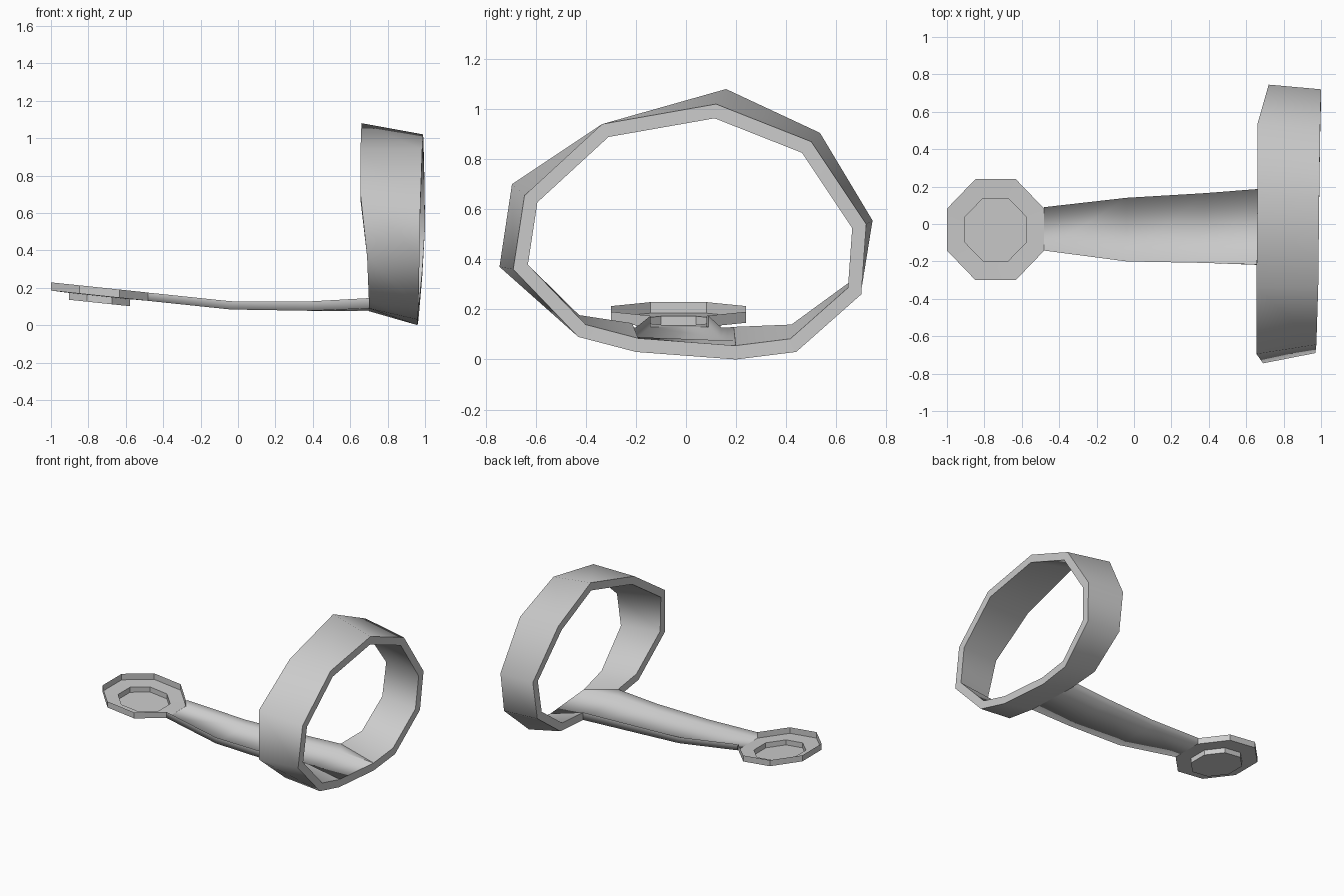
import bpy
import math
from mathutils import Vector

if "Cube" in bpy.data.objects:
    bpy.data.objects.remove(bpy.data.objects["Cube"])


def make(name, verts, faces, angle):
    mesh = bpy.data.meshes.new(name)
    mesh.from_pydata(verts, [], faces)
    obj = bpy.data.objects.new(name, mesh)
    bpy.context.collection.objects.link(obj)
    bpy.ops.object.select_all(action='DESELECT')
    obj.select_set(True)
    bpy.context.view_layer.objects.active = obj
    bpy.ops.object.mode_set(mode='EDIT')
    bpy.ops.mesh.select_all(action='SELECT')
    bpy.ops.mesh.normals_make_consistent(inside=False)
    bpy.ops.object.mode_set(mode='OBJECT')
    bpy.ops.object.shade_smooth_by_angle(angle=math.radians(angle))
    return obj


def bridge(loops, ring=False, wrap=True, skip=()):
    """Quads between successive loops, leaving out skipped (loop, side) pairs."""
    n = len(loops[0])
    verts = [v for loop in loops for v in loop]
    faces = []
    for a in range(len(loops) if ring else len(loops) - 1):
        b = (a + 1) % len(loops)
        for i in range(n if wrap else n - 1):
            j = (i + 1) % n
            if (a, i) not in skip:
                faces.append((a * n + i, a * n + j, b * n + j, b * n + i))
    return verts, faces


def inset(loop, t):
    """Offset a clockwise (y, z) loop inwards by the wall thickness."""
    out = []
    for i, p in enumerate(loop):
        a, b = loop[i - 1], loop[(i + 1) % len(loop)]
        d1 = Vector((p[1] - a[1], p[2] - a[2])).normalized()
        d2 = Vector((b[1] - p[1], b[2] - p[2])).normalized()
        n1, n2 = Vector((d1.y, -d1.x)), Vector((d2.y, -d2.x))
        m = (n1 + n2) * t / (1 + n1.dot(n2))
        out.append((p[0], p[1] + m.x, p[2] + m.y))
    return out


# Irregular eleven-sided band, open where the handle channel runs in
front = [(.99, .12, 1.02), (.995, .50, .87), (1, .72, .54), (.985, .70, .26),
         (.965, .44, .03), (.96, .20, 0), (.96, -.20, .03), (.965, -.43, .09),
         (.97, -.69, .36), (.975, -.645, .655), (.985, -.335, .94)]
back = [(.66, .16, 1.08), (.66, .535, .905), (.72, .745, .555), (.715, .70, .275),
        (.71, .44, .085), (.70, .19, .075), (.70, -.22, .09), (.70, -.45, .125),
        (.69, -.745, .37), (.655, -.695, .70), (.655, -.335, .94)]
inner_back, inner_front = inset(back, .055), inset(front, .055)
make("band", *bridge([front, back, inner_back, inner_front], ring=True,
                     skip=((1, 5), (2, 5))), 70)

# Handle: an open channel; x, lowest y, highest y, floor z, lip z
stations = [(-.48, -.142, .09, .130, .174), (-.04, -.20, .14, .084, .128),
            (.38, -.208, .165, .077, .127)]
loops = [[(x, y0, t), (x, y0, b), (x, y1, b), (x, y1, t)]
         for x, y0, y1, b, t in stations]
loops.append([inner_back[6], back[6], back[5], inner_back[5]])
loops.append([inner_front[6], inner_front[6], inner_front[5], inner_front[5]])
make("handle", *bridge(loops, wrap=False), 180)


# Tilted octagonal tray, open on top and at the neck, with a deeper centre
def octagon(rx, ry, drop):
    k = 1 / math.cos(math.pi / 8)
    pts = []
    for i in range(8):
        a = math.pi / 8 + i * math.pi / 4
        x = -.74 + rx * k * math.cos(a)
        y = -.03 + ry * k * math.sin(a)
        pts.append((x, y, .229 - .105 * (x + 1) - drop))
    return pts


verts, faces = bridge([octagon(.26, .27, 0), octagon(.26, .27, .044),
                       octagon(.163, .167, .046), octagon(.163, .167, .083)],
                      skip=((0, 7),))
faces.append(tuple(range(24, 32)))
make("tray", verts, faces, 40)
